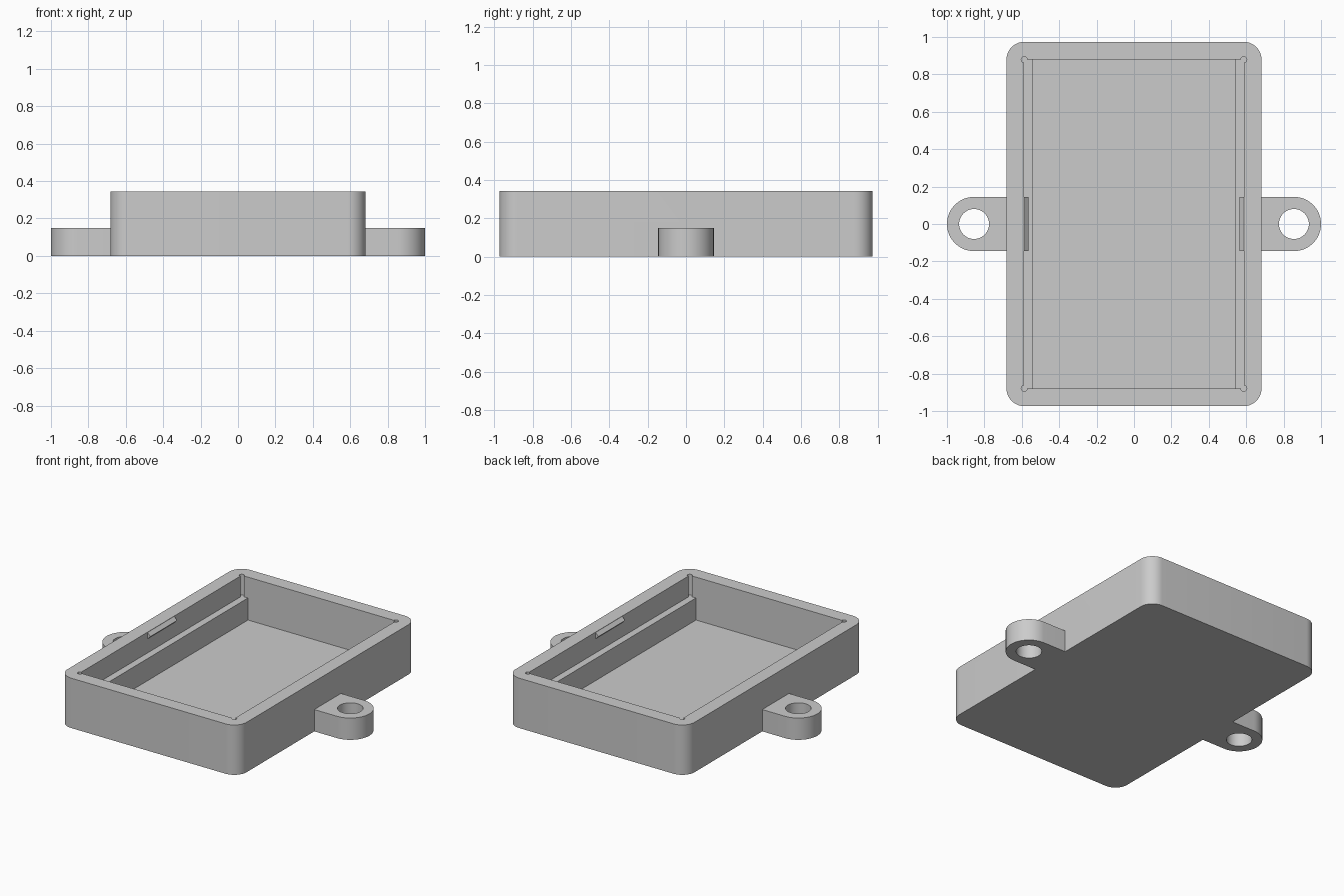
import bpy, bmesh
from math import cos, sin, pi, radians

default = bpy.data.objects.get("Cube")
if default:
    bpy.data.objects.remove(default, do_unlink=True)

grey = bpy.data.materials.new("plain_grey")
grey.use_nodes = True
COLOUR = (0.6, 0.6, 0.6, 1)
grey.diffuse_color = COLOUR
grey.node_tree.nodes["Principled BSDF"].inputs["Base Color"].default_value = COLOUR

HX, HY, H = 0.682, 0.974, 0.343      # outer half sizes and height
WALL, FLOOR, LEDGE = 0.095, 0.048, 0.2
IX, IY = HX - WALL, HY - WALL        # cavity half sizes
LEDGE_W = 0.048


def arc(cx, cy, r, start, end, n):
    return [(cx + r * cos(start + (end - start) * i / n),
             cy + r * sin(start + (end - start) * i / n)) for i in range(n + 1)]


def circle(cx, cy, r, n=48):
    return arc(cx, cy, r, 0, 2 * pi, n)[:-1]


def rect(x0, x1, y0, y1):
    return [(x0, y0), (x1, y0), (x1, y1), (x0, y1)]


def prism(name, outline, low, high, axis="z"):
    """Extrude an outline along z, or an (x, z) outline along y."""
    bm = bmesh.new()
    place = (lambda p: (p[0], p[1], low)) if axis == "z" else (lambda p: (p[0], low, p[1]))
    face = bm.faces.new([bm.verts.new(place(p)) for p in outline])
    top = bmesh.ops.extrude_face_region(bm, geom=[face])["geom"]
    shift = (0, 0, high - low) if axis == "z" else (0, high - low, 0)
    bmesh.ops.translate(bm, vec=shift, verts=[v for v in top if isinstance(v, bmesh.types.BMVert)])
    bmesh.ops.recalc_face_normals(bm, faces=bm.faces)
    mesh = bpy.data.meshes.new(name)
    bm.to_mesh(mesh)
    bm.free()
    mesh.materials.append(grey)
    obj = bpy.data.objects.new(name, mesh)
    bpy.context.collection.objects.link(obj)
    return obj


def select(obj):
    bpy.ops.object.select_all(action="DESELECT")
    obj.select_set(True)
    bpy.context.view_layer.objects.active = obj


def combine(obj, other, operation):
    select(obj)
    mod = obj.modifiers.new("combine", "BOOLEAN")
    mod.operation, mod.solver, mod.object = operation, "EXACT", other
    bpy.ops.object.modifier_apply(modifier=mod.name)
    bpy.data.objects.remove(other, do_unlink=True)


# Rounded tray body
outline = []
for i, (sx, sy) in enumerate([(1, 1), (-1, 1), (-1, -1), (1, -1)]):
    outline += arc(sx * IX, sy * IY, WALL, i * pi / 2, (i + 1) * pi / 2, 12)
tray = prism("tray", outline, 0, H)

# Mounting tabs joined to the long sides, each with a screw hole
TAB_X, TAB_R, TAB_H = 0.855, 0.145, 0.15
for s in (1, -1):
    shape = arc(TAB_X, 0, TAB_R, -pi / 2, pi / 2, 32) + [(HX - 0.05, TAB_R), (HX - 0.05, -TAB_R)]
    combine(tray, prism("tab", [(s * x, y) for x, y in shape], 0, TAB_H), "UNION")
    combine(tray, prism("hole", circle(s * TAB_X, 0, 0.08), -0.1, H), "DIFFERENCE")

# Cavity: narrow well below the side ledges, wider opening above them
inner = IX - LEDGE_W
combine(tray, prism("well", rect(-inner, inner, -IY, IY), FLOOR, H + 0.1), "DIFFERENCE")
combine(tray, prism("opening", rect(-IX, IX, -IY, IY), LEDGE, H + 0.1), "DIFFERENCE")

# Round reliefs in the inner corners
for sx in (1, -1):
    for sy in (1, -1):
        combine(tray, prism("relief", circle(sx * IX, sy * IY, 0.016, 20), LEDGE, H + 0.1), "DIFFERENCE")

select(tray)
bpy.ops.object.shade_smooth_by_angle(angle=radians(30))

# Wedge-shaped snap ridges near the rim
for side, s in (("left", 1), ("right", -1)):
    wedge = [(s * (IX + 0.005), H - 0.002), (s * IX, H - 0.002),
             (s * (IX - 0.023), H - 0.024), (s * IX, H - 0.046), (s * (IX + 0.005), H - 0.046)]
    prism(side + "_snap_ridge", wedge, -TAB_R, TAB_R, axis="y")
